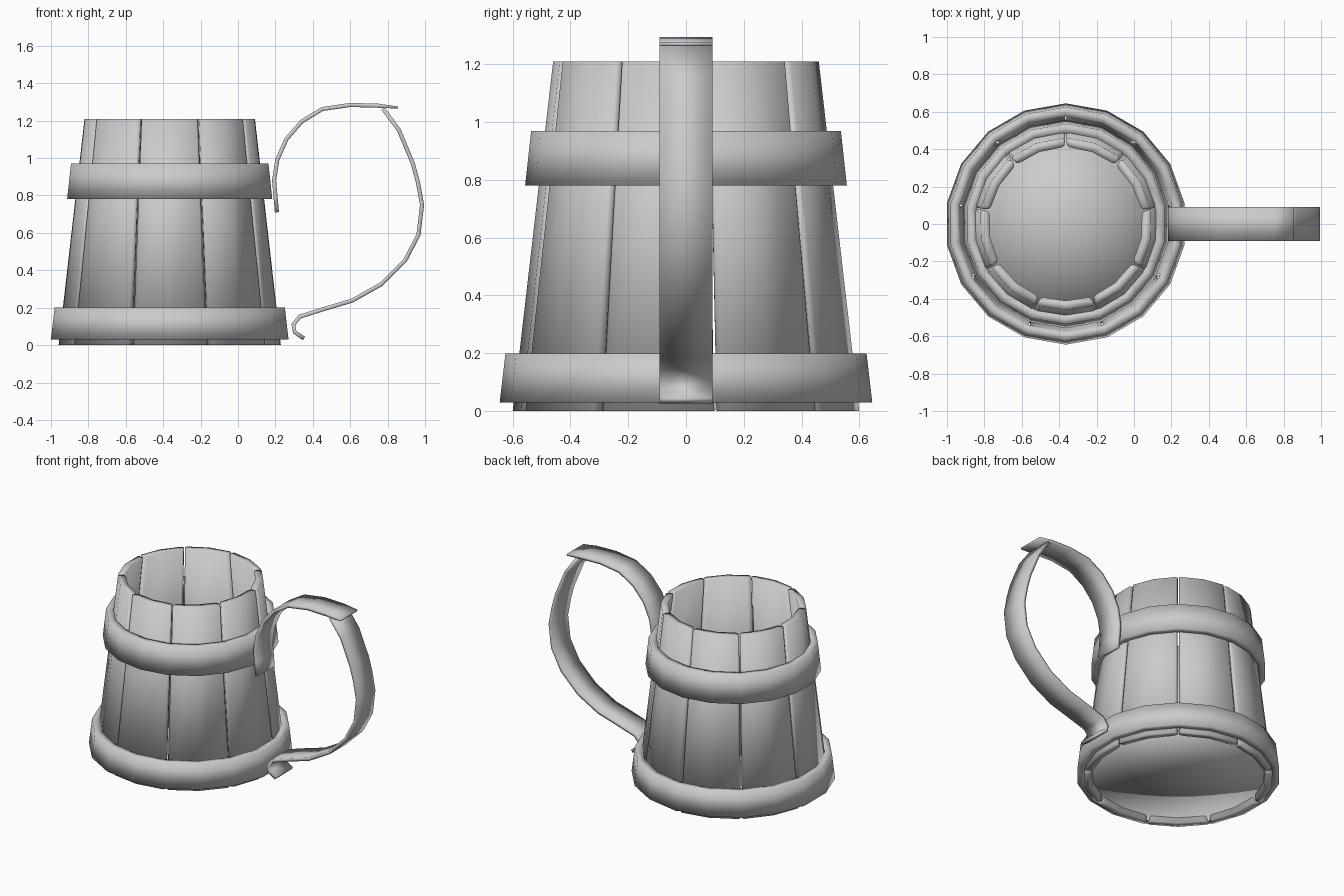
import bpy, math
from mathutils import Vector

cube = bpy.data.objects.get("Cube")
if cube:
    bpy.data.objects.remove(cube, do_unlink=True)

CENTRE = -0.365   # x of the mug axis
STAVES = 9
SIDES = 18

grey = bpy.data.materials.new("plain_grey")
grey.use_nodes = True
colour = (0.6, 0.6, 0.6, 1)
grey.diffuse_color = colour
grey.node_tree.nodes["Principled BSDF"].inputs["Base Color"].default_value = colour


def make(name, verts, faces):
    mesh = bpy.data.meshes.new(name)
    mesh.from_pydata(verts, [], faces)
    mesh.materials.append(grey)
    mesh.shade_smooth()
    obj = bpy.data.objects.new(name, mesh)
    bpy.context.collection.objects.link(obj)
    return obj


def polar(radius, degrees, z):
    a = math.radians(degrees)
    return (CENTRE + radius * math.cos(a), radius * math.sin(a), z)


def bridge(loop_a, loop_b):
    n = len(loop_a)
    return [(loop_a[i], loop_a[(i + 1) % n], loop_b[(i + 1) % n], loop_b[i])
            for i in range(n)]


def lathe_ring(name, profile):
    """Revolve a closed (radius, z) profile, listed counter-clockwise."""
    n = len(profile)
    verts = [polar(r, 90 + 360 * s / SIDES, z) for s in range(SIDES) for r, z in profile]
    faces = []
    for s in range(SIDES):
        here = [s * n + i for i in range(n)]
        there = [(s + 1) % SIDES * n + i for i in range(n)]
        faces += bridge(there, here)
    faces = [f[::-1] for f in faces]
    return make(name, verts, faces)


# Wooden staves: tapering wedges with a narrow gap between neighbours
def stave(index):
    middle = 90 + (index + 0.5) * 360 / STAVES
    verts = []
    for z, outer, inner in ((0, 0.60, 0.55), (1.21, 0.46, 0.41)):
        section = [(inner + 0.01, -19), (outer - 0.012, -19.6), (outer, -18), (outer, 0),
                   (outer, 18), (outer - 0.012, 19.6), (inner + 0.01, 19), (inner, 17),
                   (inner, 0), (inner, -17)]
        verts += [polar(r, middle + a, z) for r, a in section]
    n = len(verts) // 2
    low, high = list(range(n)), list(range(n, 2 * n))
    # end caps are quads running from the inner to the outer edge
    faces = bridge(low, high)
    for loop, flip in ((low, True), (high, False)):
        caps = [(0, 1, 2, 9), (9, 2, 3, 8), (8, 3, 4, 7), (7, 4, 5, 6)]
        faces += [tuple(loop[i] for i in (c[::-1] if flip else c)) for c in caps]
    make(f"stave_{index + 1}", verts, faces)


for i in range(STAVES):
    stave(i)

# Hoops around the staves
lathe_ring("lower_hoop", [(0.595, 0.03), (0.645, 0.03), (0.625, 0.20), (0.575, 0.20)])
lathe_ring("upper_hoop", [(0.505, 0.78), (0.557, 0.78), (0.536, 0.97), (0.485, 0.97)])


# Floor: a thin disc with a small lip above and below
def floor_side(name, z, lip, up):
    verts = [(CENTRE, 0, z)]
    verts += [polar(0.555, 90 + 360 * s / SIDES, z) for s in range(SIDES)]
    verts += [polar(0.565, 90 + 360 * s / SIDES, lip) for s in range(SIDES)]
    edge = list(range(1, SIDES + 1))
    faces = [(0, edge[s], edge[(s + 1) % SIDES]) for s in range(SIDES)]
    faces += bridge(edge, [e + SIDES for e in edge])
    faces = [f if up else f[::-1] for f in faces]
    make(name, verts, faces)


floor_side("floor_top", 0.05, 0.09, True)
floor_side("floor_underside", 0.035, 0.005, False)


# Handle: two flat metal straps swept along a path in the xz plane
def strap(name, path, thickness=0.022, half_width=0.092, tip=1.0):
    points = [Vector((x, 0, z)) for x, z in path]
    verts, faces = [], []
    for i, p in enumerate(points):
        before, after = points[max(i - 1, 0)], points[min(i + 1, len(points) - 1)]
        along = (after - before).normalized()
        normal = Vector((-along.z, 0, along.x))
        t = thickness / 2 * (tip if i == len(points) - 1 else 1)
        for side, y in ((-t, -half_width), (t, -half_width), (t, half_width), (-t, half_width)):
            verts.append(p + normal * side + Vector((0, y, 0)))
    for i in range(len(points) - 1):
        a = [i * 4 + k for k in range(4)]
        faces += bridge(a, [v + 4 for v in a])
    last = len(verts) - 4
    faces += [(3, 2, 1, 0), tuple(last + k for k in range(4))]
    faces = [f[::-1] for f in faces] if faces and name == "" else faces
    make(name, verts, faces)


strap("handle_upper_strap",
      [(0.208, 0.71), (0.2, 0.8), (0.193, 0.88), (0.21, 0.99), (0.258, 1.1), (0.34, 1.195),
       (0.45, 1.262), (0.6, 1.284), (0.75, 1.28), (0.855, 1.27)], tip=0.5)
strap("handle_lower_strap",
      [(0.775, 1.265), (0.86, 1.15), (0.935, 0.97), (0.962, 0.87), (0.984, 0.75), (0.965, 0.59),
       (0.893, 0.452), (0.765, 0.325), (0.61, 0.238), (0.45, 0.19), (0.33, 0.152),
       (0.296, 0.11), (0.303, 0.07), (0.353, 0.035)])
